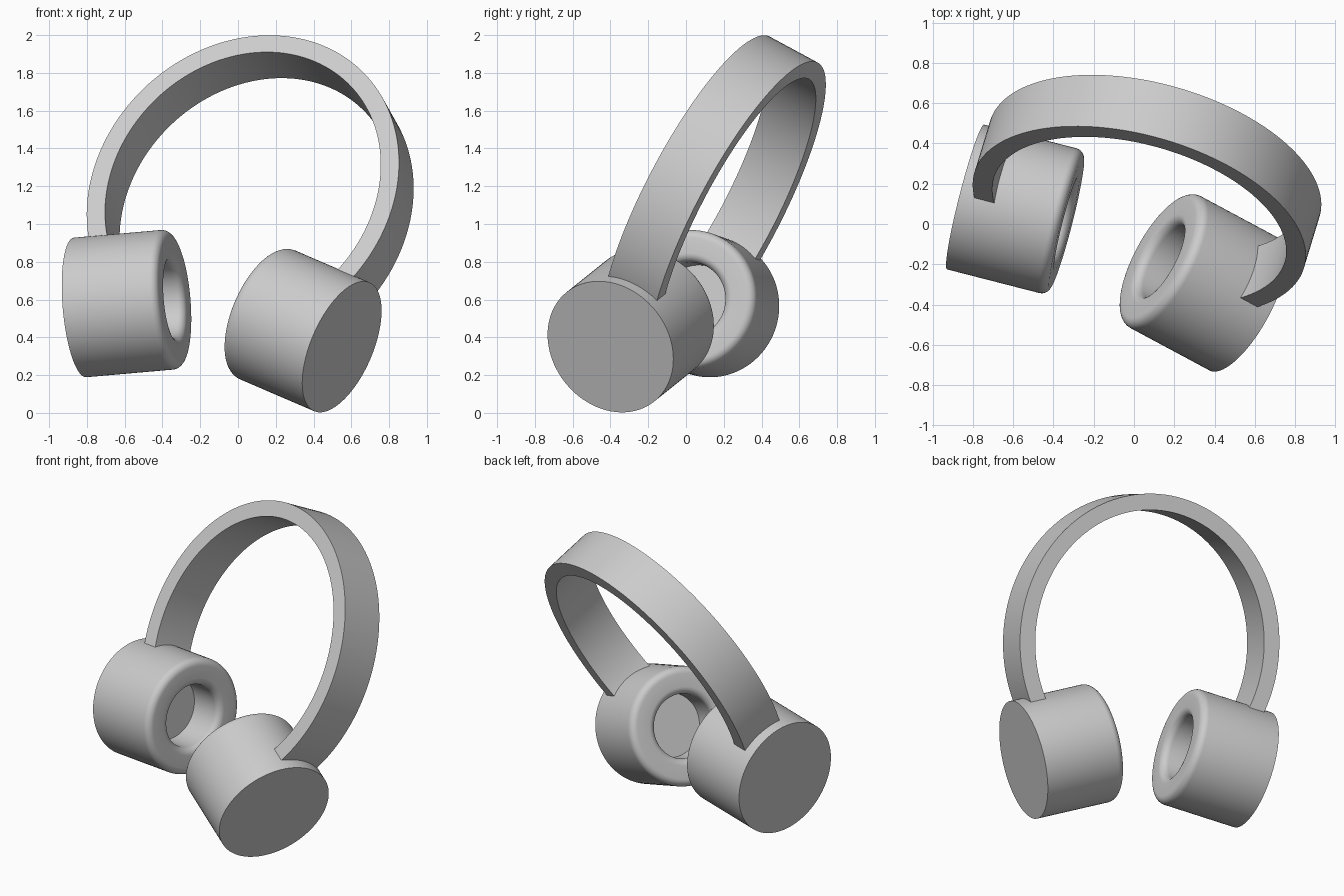
import bpy, bmesh
from math import sin, cos, pi, radians
from mathutils import Matrix, Vector

if "Cube" in bpy.data.objects:
    bpy.data.objects.remove(bpy.data.objects["Cube"])

# Tilted frame of the whole headset: X across the ears, Z up through the band
X = Vector((.924, -.356, -.139)).normalized()
Y = Vector((.279, .39, .878)).cross(X).normalized()
Z = X.cross(Y)
FRAME = Matrix.Translation((-.143, -.133, .454)) @ Matrix((X, Y, Z)).transposed().to_4x4()


def finish(name, bm):
    bmesh.ops.recalc_face_normals(bm, faces=bm.faces)
    me = bpy.data.meshes.new(name)
    bm.to_mesh(me)
    bm.free()
    me.transform(FRAME)
    ob = bpy.data.objects.new(name, me)
    bpy.context.collection.objects.link(ob)
    bpy.ops.object.select_all(action='DESELECT')
    ob.select_set(True)
    bpy.context.view_layer.objects.active = ob
    bpy.ops.object.shade_smooth_by_angle(angle=radians(30))
    return ob


def skin(bm, rings, closed):
    n = len(rings[0])
    for a, b in zip(rings, rings[1:]):
        for i in range(n if closed else n - 1):
            j = (i + 1) % n
            bm.faces.new((a[i], a[j], b[j], b[i]))
    bm.faces.new(rings[0])
    bm.faces.new(rings[-1])


# Ear cup: turned profile with a rounded cushion rim and a blind round recess
R, L, HOLE, FILLET, DEPTH = .371, .52, .20, .045, .23
STEPS, SEGS = 7, 96


def ear_cup(name, side):
    axis = Vector((-side * .968, 0, .25)).normalized()
    u = Vector((0, 1, 0))
    v = axis.cross(u)
    profile = [(R, 0)]
    for i in range(STEPS + 1):
        t = pi / 2 * i / STEPS
        profile.append((R - FILLET + FILLET * cos(t), L - FILLET + FILLET * sin(t)))
    for i in range(STEPS + 1):
        t = pi / 2 * (1 + i / STEPS)
        profile.append((HOLE + FILLET + FILLET * cos(t), L - FILLET + FILLET * sin(t)))
    profile.append((HOLE, L - DEPTH))
    bm = bmesh.new()
    rings = []
    for r, h in profile:
        ring = []
        for k in range(SEGS):
            a = 2 * pi * k / SEGS
            p = Vector((side * .75, 0, 0)) + axis * h + (u * cos(a) + v * sin(a)) * r
            ring.append(bm.verts.new(p))
        rings.append(ring)
    skin(bm, rings, True)
    finish(name, bm)


ear_cup("right_ear_cup", 1)
ear_cup("left_ear_cup", -1)

# Headband: rectangular section swept along an open ellipse, ends sunk in the cups
A, B, ZC, THICK = .85, .915, .75, .10
Y0, Y1 = -.165, .135
bm = bmesh.new()
rings = []
N = 96
for i in range(N + 1):
    t = radians(-36 + 252 * i / N)
    p = Vector((A * cos(t), 0, ZC + B * sin(t)))
    q = p - Vector((cos(t) / A, 0, sin(t) / B)).normalized() * THICK
    rings.append([bm.verts.new((c.x, y, c.z))
                  for c, y in ((p, Y0), (p, Y1), (q, Y1), (q, Y0))])
skin(bm, rings, True)
finish("headband", bm)
